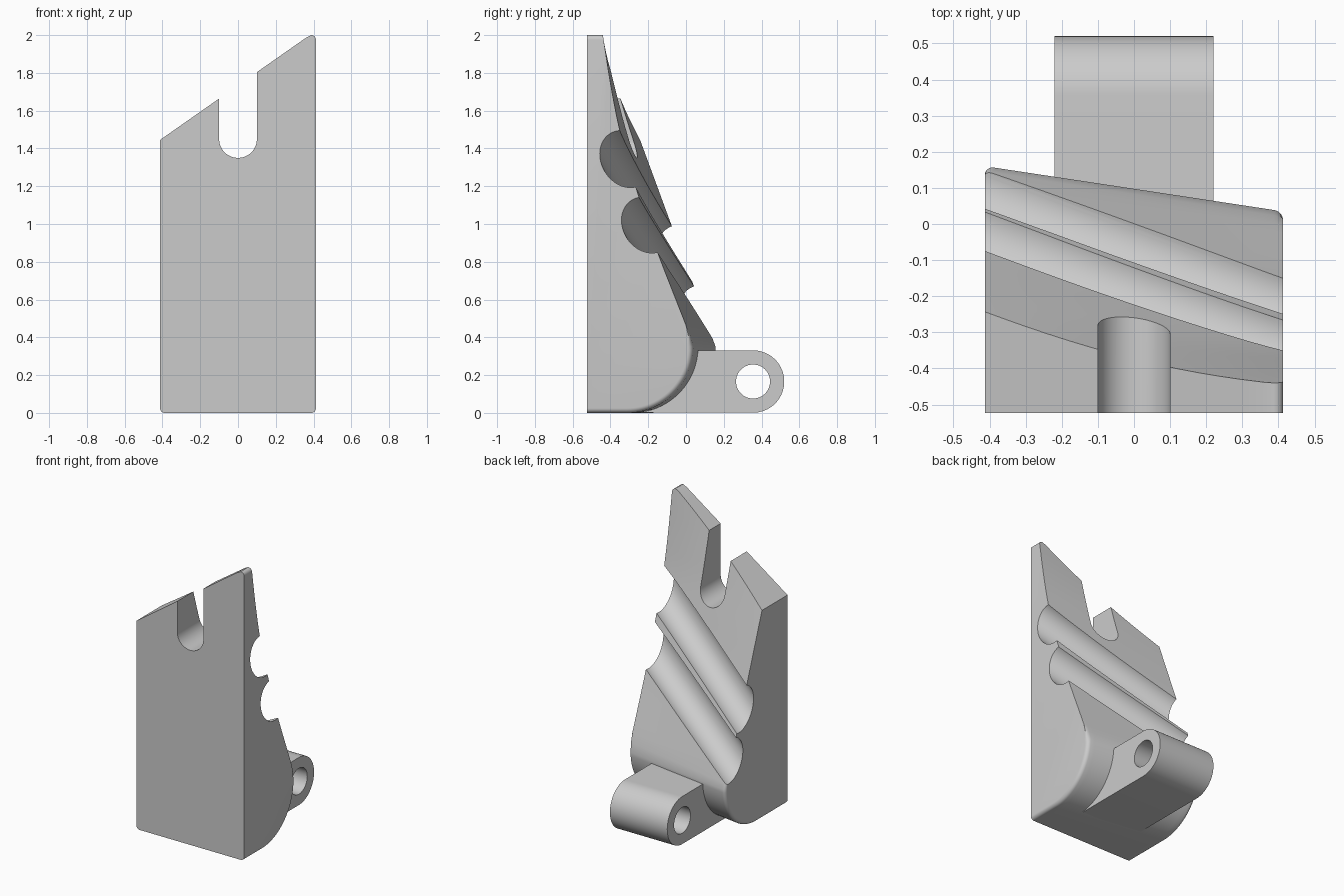
import bpy, bmesh, math
from mathutils import Vector

if "Cube" in bpy.data.objects:
    bpy.data.objects.remove(bpy.data.objects["Cube"])

grey = bpy.data.materials.new("plain grey")
grey.use_nodes = True
grey.diffuse_color = (0.6, 0.6, 0.6, 1)
grey.node_tree.nodes["Principled BSDF"].inputs["Base Color"].default_value = (0.6, 0.6, 0.6, 1)

HALF, FRONT, R, FILLET = 0.413, -0.523, 0.35, 0.025


def make(name, bm):
    bmesh.ops.recalc_face_normals(bm, faces=bm.faces)
    mesh = bpy.data.meshes.new(name)
    bm.to_mesh(mesh)
    bm.free()
    mesh.materials.append(grey)
    ob = bpy.data.objects.new(name, mesh)
    bpy.context.collection.objects.link(ob)
    return ob


def loft(name, rings):
    """Closed solid through rings of equal point count."""
    bm = bmesh.new()
    rows = [[bm.verts.new(p) for p in ring] for ring in rings]
    n = len(rows[0])
    for a, b in zip(rows, rows[1:]):
        for i in range(n):
            bm.faces.new((a[i], a[(i + 1) % n], b[(i + 1) % n], b[i]))
    bm.faces.new(rows[0])
    bm.faces.new(rows[-1])
    return make(name, bm)


def arc(cx, cy, r, a0, a1, n):
    return [(cx + r * math.cos(math.radians(a0 + (a1 - a0) * i / n)),
             cy + r * math.sin(math.radians(a0 + (a1 - a0) * i / n))) for i in range(n + 1)]


def rod(name, a, b, r, extend=0.0):
    """Cylinder between two points, lengthened at both ends."""
    a, b = Vector(a), Vector(b)
    d = b - a
    bm = bmesh.new()
    bmesh.ops.create_cone(bm, cap_ends=True, segments=64, radius1=r, radius2=r,
                          depth=d.length * (1 + 2 * extend))
    bm.transform(d.to_track_quat("Z", "Y").to_matrix().to_4x4())
    bmesh.ops.translate(bm, vec=(a + b) / 2, verts=bm.verts)
    return make(name, bm)


def cut(target, cutter):
    cutter.hide_render = True
    mod = target.modifiers.new("cut", "BOOLEAN")
    mod.operation, mod.solver, mod.object = "DIFFERENCE", "EXACT", cutter
    bpy.context.view_layer.objects.active = target
    bpy.ops.object.modifier_apply(modifier=mod.name)
    bpy.data.objects.remove(cutter)


# Sloping back: straight on the right edge, curving upright on the left edge
LEFT_EDGE = [(0.35, 0.045), (0.845, -0.15), (1.14, -0.25), (1.49, -0.352), (1.74, -0.4), (2.0, -0.44)]


def left_y(z):
    for (z0, y0), (z1, y1) in zip(LEFT_EDGE, LEFT_EDGE[1:]):
        if z <= z1 or z1 == 2.0:
            return y0 + (y1 - y0) * (z - z0) / (z1 - z0)


def smooth_left_y(z):
    return sum(left_y(max(0.35, z + k * 0.03)) for k in range(-3, 4)) / 7


def back_y(x, z):
    t = (x + HALF) / (2 * HALF)
    return (1 - t) * (0.16 - 0.368 * (z - 0.35)) + t * smooth_left_y(z)


def inset(x):
    d = max(0.0, abs(x) - (HALF - FILLET))
    return FILLET - math.sqrt(max(0.0, FILLET ** 2 - d * d))


# Body: vertical slices lofted from right to left
def body_slice(x):
    e = inset(x)
    top = min(1.445 + 0.7 * (x + HALF), 2.0 - (e if x > 0 else 0))
    back = [(back_y(x, z) - e * max(0, 1 - (z - 0.35) * 12), z)
            for z in (top + (0.35 - top) * i / 28 for i in range(29))]
    centre = back_y(x, 0.35) - R
    foot = arc(centre, R, R - e, 0, -90, 24)[1:]
    return [(x, y, z) for y, z in [(FRONT, e), (FRONT, top)] + back + foot]


edge = [HALF - FILLET * (1 - math.sin(math.radians(a))) for a in range(0, 91, 15)]
inner = [-0.36 + 0.72 * i / 12 for i in range(13)]
body = loft("body", [body_slice(x) for x in [-v for v in reversed(edge)] + inner + edge])

# Two slanting half-round grooves across the back
cut(body, rod("upper_groove", (0.41, -0.318, 1.342), (-0.41, -0.014, 0.845), 0.129, 0.3))
cut(body, rod("lower_groove", (0.41, -0.203, 0.993), (-0.41, 0.103, 0.53), 0.129, 0.3))

# Round-bottomed slot in the top
slot = [(0.1, 2.3)] + arc(0, 1.45, 0.1, 0, -180, 32) + [(-0.1, 2.3)]
cut(body, loft("slot", [[(x, y, z) for x, z in slot] for y in (-0.8, 0.4)]))

# Hinge lug with a pin hole
lug_side = [(-0.24, 0.001), *arc(0.355, 0.166, 0.165, -90, 90, 40), (-0.1, 0.331)]
lug = loft("hinge_lug", [[(x, y, z) for y, z in lug_side] for x in (-0.22, 0.22)])
cut(lug, rod("pin_hole", (-0.4, 0.355, 0.166), (0.4, 0.355, 0.166), 0.09))

for ob in (body, lug):
    bpy.ops.object.select_all(action="DESELECT")
    ob.select_set(True)
    bpy.context.view_layer.objects.active = ob
    bpy.ops.object.shade_smooth_by_angle(angle=math.radians(25))
